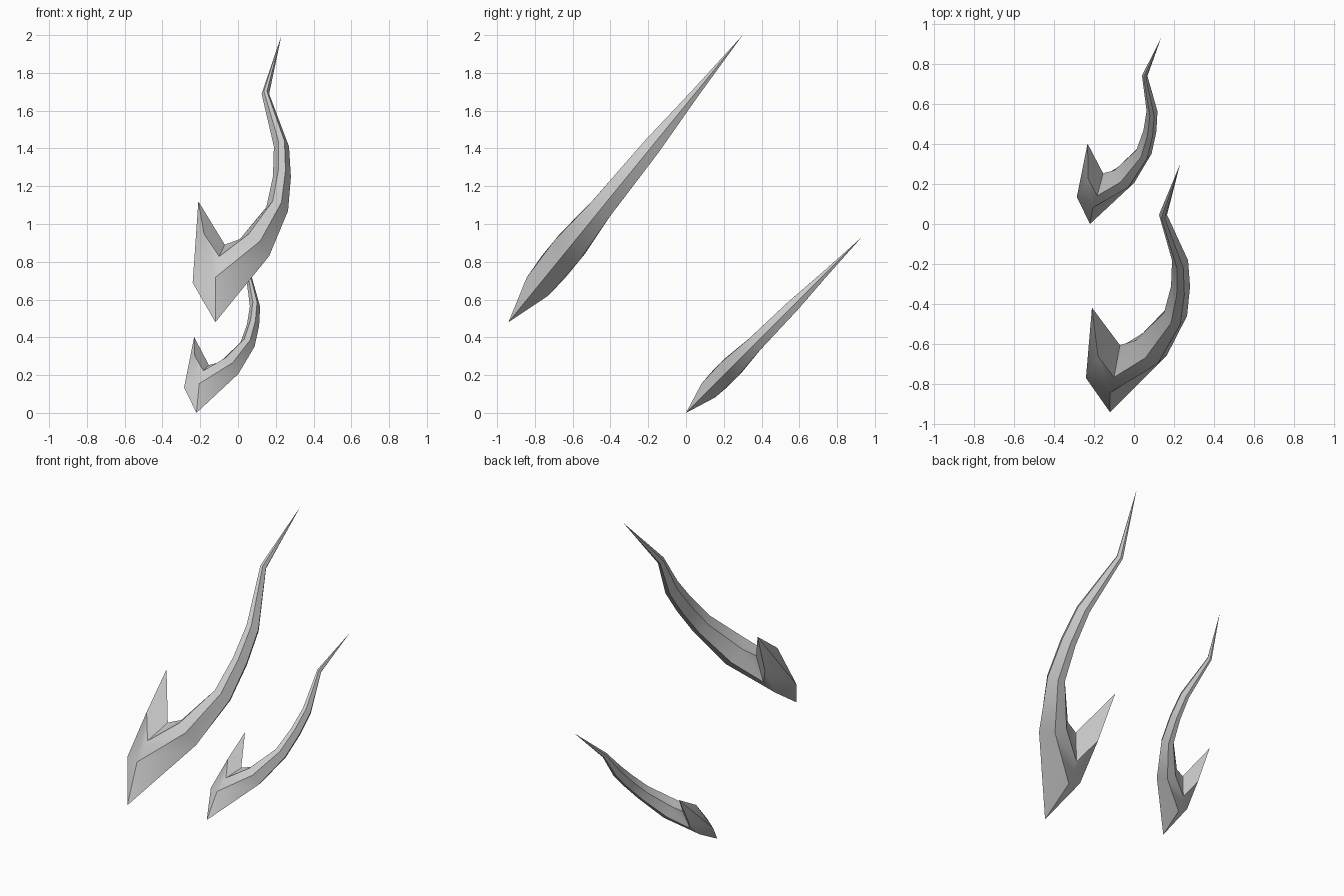
import bpy, bmesh, math
from mathutils import Matrix

if "Cube" in bpy.data.objects:
    bpy.data.objects.remove(bpy.data.objects["Cube"])

grey = bpy.data.materials.new("plain grey")
grey.diffuse_color = (0.6, 0.6, 0.6, 1)
grey.use_nodes = True
grey.node_tree.nodes["Principled BSDF"].inputs["Base Color"].default_value = grey.diffuse_color

# Tail stations: inner (x, s), outer (x, s), half thickness; s runs along the horn
STATIONS = [
    ((0.13, 0.568), (0.285, 0.452), 0.085),
    ((0.27, 0.787), (0.385, 0.761), 0.062),
    ((0.305, 0.994), (0.40, 0.994), 0.055),
    ((0.31, 1.20), (0.39, 1.20), 0.048),
    ((0.245, 1.56), (0.285, 1.56), 0.022),
]


def forked_horn(name, location, tilt, turn, scale):
    """Upper half in local (x, s, thickness), mirrored through its own plane."""
    bm = bmesh.new()
    v = lambda x, s, n=0.0: bm.verts.new((x, s, n))

    # Forked head
    point, left = v(0, 0), v(-0.12, 0.27)
    barb, notch = v(-0.09, 0.826), v(0.05, 0.53)
    front = v(0.0, 0.245, 0.075)
    centre = v(0.02, 0.38, 0.085)
    crest = v(-0.06, 0.54, 0.08)

    # Curved tail
    rings = []
    for (ix, js), (ox, os), h in STATIONS:
        mix = lambda t: (ix + (ox - ix) * t, js + (os - js) * t, h)
        rings.append([v(ix, js), v(*mix(0.3)), v(*mix(0.7)), v(ox, os)])
    tip = v(0.35, 1.96)
    inner, up_in, up_out, outer = rings[0]
    faces = [
        (point, front, left), (left, front, crest), (left, crest, barb),
        (front, centre, crest), (crest, centre, notch), (crest, notch, barb),
        (point, outer, front), (front, outer, up_out), (front, up_out, centre),
        (centre, up_out, up_in), (centre, up_in, inner), (centre, inner, notch),
    ]
    for a, b in zip(rings, rings[1:]):
        faces += [(a[i], a[i + 1], b[i + 1], b[i]) for i in range(3)]
    faces += [(rings[-1][i], rings[-1][i + 1], tip) for i in range(3)]
    for f in faces:
        bm.faces.new(f)

    # Mirrored underside
    geom = bm.verts[:] + bm.edges[:] + bm.faces[:]
    bmesh.ops.mirror(bm, geom=geom, axis='Z', merge_dist=0.0005)
    bmesh.ops.recalc_face_normals(bm, faces=bm.faces[:])

    # Turn in its plane, then lean back
    bm.transform(Matrix.Translation(location) @ Matrix.Rotation(tilt, 4, 'X')
                 @ Matrix.Rotation(turn, 4, 'Z') @ Matrix.Scale(scale, 4))
    mesh = bpy.data.meshes.new(name)
    bm.to_mesh(mesh)
    bm.free()
    mesh.materials.append(grey)
    obj = bpy.data.objects.new(name, mesh)
    bpy.context.collection.objects.link(obj)
    bpy.ops.object.select_all(action='DESELECT')
    obj.select_set(True)
    bpy.context.view_layer.objects.active = obj
    bpy.ops.object.shade_smooth_by_angle(angle=math.radians(50))


forked_horn("large_forked_horn", (-0.12, -0.94, 0.48), math.radians(50.8), 0, 1)
forked_horn("small_forked_horn", (-0.22, 0.0, 0.0), math.radians(45), math.radians(-5), 0.684)
